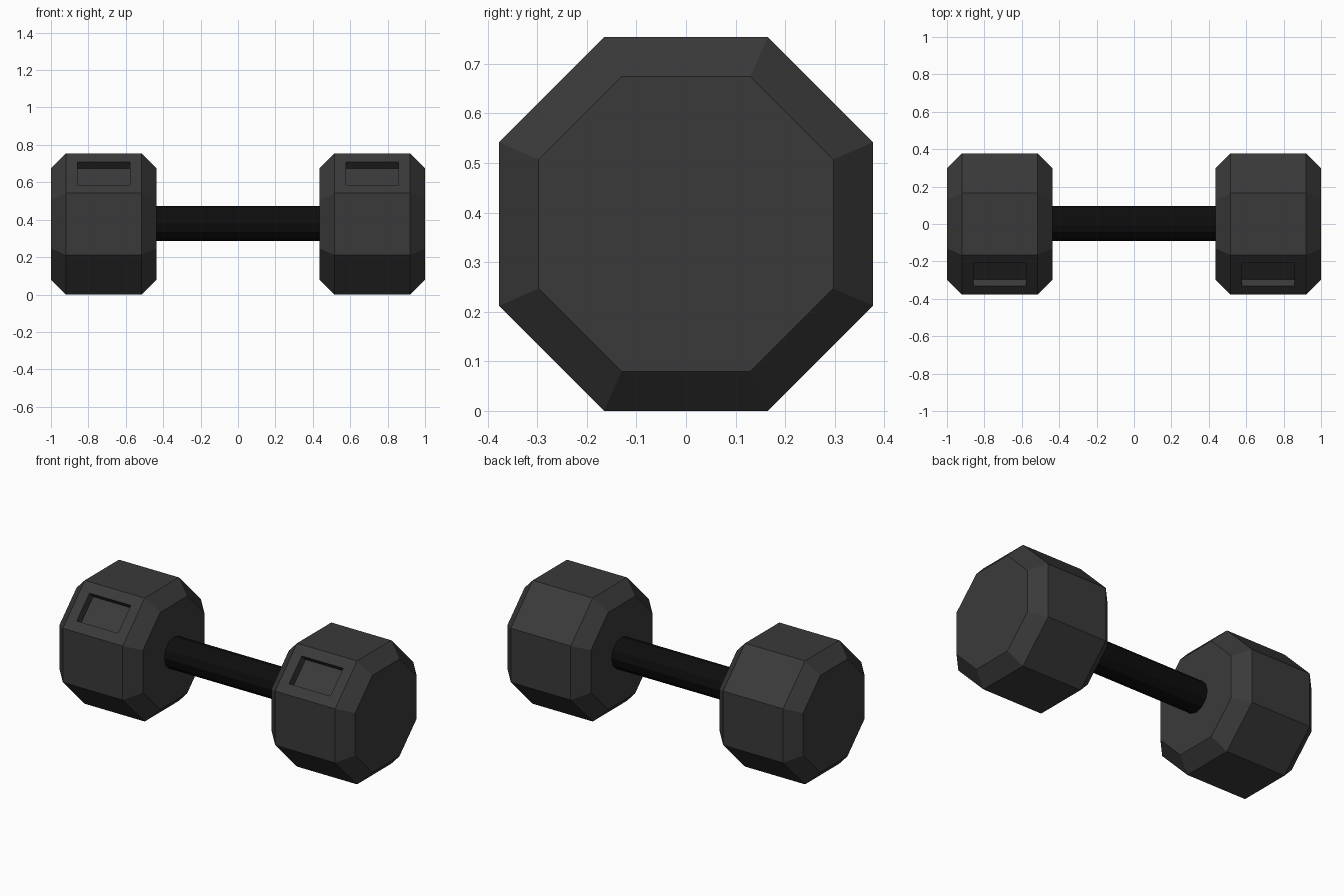
import bpy, bmesh
from math import radians
from mathutils import Matrix, Vector

if "Cube" in bpy.data.objects:
    bpy.data.objects.remove(bpy.data.objects["Cube"])

CENTRE_Z = 0.377


def material(name, value):
    mat = bpy.data.materials.new(name)
    mat.diffuse_color = (value, value, value, 1)
    mat.use_nodes = True
    mat.node_tree.nodes["Principled BSDF"].inputs["Base Color"].default_value = mat.diffuse_color
    return mat


def make_object(name, bm, mat):
    bmesh.ops.recalc_face_normals(bm, faces=bm.faces)
    mesh = bpy.data.meshes.new(name)
    bm.to_mesh(mesh)
    bm.free()
    mesh.materials.append(mat)
    obj = bpy.data.objects.new(name, mesh)
    bpy.context.collection.objects.link(obj)
    return obj


def octagon(bm, x, a, b):
    pts = [(a, -b), (a, b), (b, a), (-b, a), (-a, b), (-a, -b), (-b, -a), (b, -a)]
    return [bm.verts.new((x, y, z + CENTRE_Z)) for y, z in pts]


# Weight head: octagonal block with chamfered ends
bm = bmesh.new()
stations = [(0.435, 0.297, 0.13), (0.515, 0.377, 0.165),
            (0.92, 0.377, 0.165), (1.0, 0.297, 0.13)]
rings = [octagon(bm, *s) for s in stations]
for r0, r1 in zip(rings, rings[1:]):
    for i in range(8):
        j = (i + 1) % 8
        bm.faces.new((r0[i], r0[j], r1[j], r1[i]))
bm.faces.new(rings[0])
bm.faces.new(rings[-1])
bmesh.ops.recalc_face_normals(bm, faces=bm.faces)
bm.normal_update()

# Recessed panel on the upper front facet
slope = Vector((0, -1, 1)).normalized()
panel = max(bm.faces, key=lambda f: f.normal.dot(slope))
bmesh.ops.inset_region(bm, faces=[panel], thickness=0.063, use_even_offset=True)
bmesh.ops.inset_region(bm, faces=[panel], thickness=0.0, depth=0.0)
bmesh.ops.translate(bm, verts=panel.verts[:], vec=slope * -0.05)
heads = make_object("weight_heads", bm, material("dark_rubber", 0.042))
heads.modifiers.new("mirror", 'MIRROR').use_clip = False

# Handle bar
bm = bmesh.new()
bmesh.ops.create_cone(bm, cap_ends=True, segments=12, radius1=0.094, radius2=0.094,
                      depth=0.9, matrix=Matrix.Translation((0, 0.003, 0.38))
                      @ Matrix.Rotation(radians(90), 4, 'Y'))
make_object("handle", bm, material("black_grip", 0.004))
